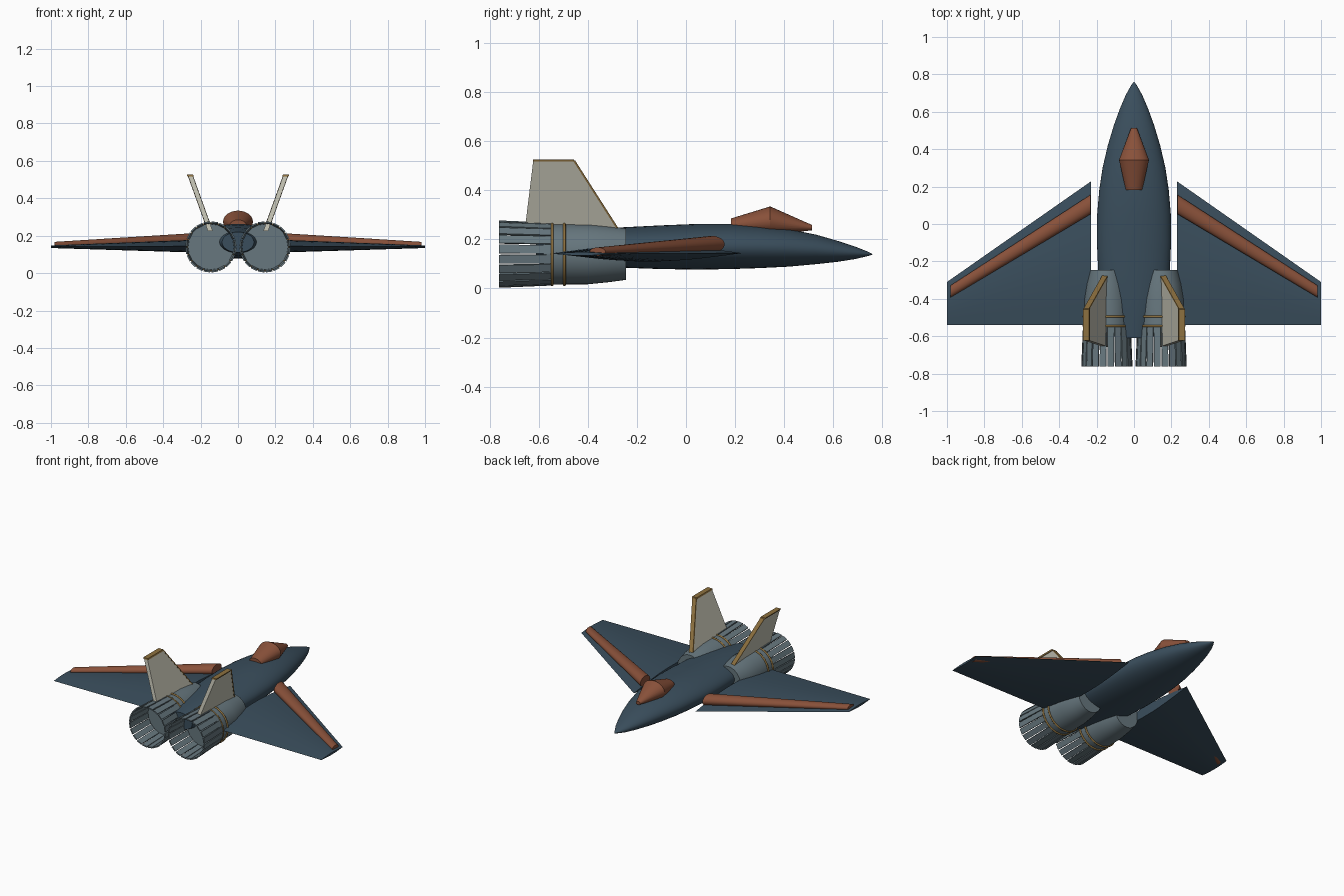
import bpy, bmesh, math
from mathutils import Vector

if "Cube" in bpy.data.objects:
    bpy.data.objects.remove(bpy.data.objects["Cube"])

def mat(name, rgb):
    m = bpy.data.materials.new(name)
    m.diffuse_color = (*rgb, 1)
    m.use_nodes = True
    m.node_tree.nodes["Principled BSDF"].inputs["Base Color"].default_value = m.diffuse_color
    return m

NAVY = mat("navy_blue", (0.042, 0.076, 0.108))
RUST = mat("rust_orange", (0.25, 0.082, 0.042))
STEEL = mat("steel_grey", (0.135, 0.185, 0.21))
CREAM = mat("cream", (0.56, 0.55, 0.46))
BRASS = mat("brass", (0.27, 0.165, 0.05))

def finish(name, bm, material, angle=35):
    bmesh.ops.recalc_face_normals(bm, faces=bm.faces)
    for f in bm.faces:
        f.smooth = True
    for e in bm.edges:
        e.smooth = len(e.link_faces) == 2 and e.calc_face_angle(0) < math.radians(angle)
    me = bpy.data.meshes.new(name)
    bm.to_mesh(me)
    bm.free()
    me.materials.append(material)
    ob = bpy.data.objects.new(name, me)
    bpy.context.collection.objects.link(ob)
    return ob

def add_loft(bm, rings, closed=False):
    vs = [[bm.verts.new(p) for p in r] for r in rings]
    n = len(vs[0])
    pairs = list(zip(vs, vs[1:])) + ([(vs[-1], vs[0])] if closed else [])
    for a, b in pairs:
        for i in range(n):
            j = (i + 1) % n
            bm.faces.new((a[i], a[j], b[j], b[i]))
    if not closed:
        bm.faces.new(vs[0])
        bm.faces.new(vs[-1])

def loft(name, rings, material, angle=35, closed=False):
    bm = bmesh.new()
    add_loft(bm, rings, closed)
    return finish(name, bm, material, angle)

def circle(n):
    return [(math.cos(2 * math.pi * i / n), math.sin(2 * math.pi * i / n)) for i in range(n)]

def ring_xz(x, y, z, rx, rz, n=40):
    return [(x + rx * c, y, z + rz * s) for c, s in circle(n)]

# fuselage: y, half width, centre z, half height
body = [(-0.61, 0.085, 0.165, 0.055), (-0.5, 0.135, 0.167, 0.066), (-0.38, 0.172, 0.167, 0.076),
        (-0.24, 0.192, 0.167, 0.083), (-0.1, 0.198, 0.168, 0.089), (0.05, 0.197, 0.17, 0.093),
        (0.18, 0.186, 0.171, 0.092), (0.3, 0.168, 0.169, 0.086), (0.42, 0.14, 0.165, 0.076),
        (0.53, 0.107, 0.159, 0.06), (0.62, 0.074, 0.151, 0.042), (0.69, 0.044, 0.145, 0.025),
        (0.74, 0.016, 0.141, 0.009), (0.76, 0.002, 0.139, 0.001)]
loft("fuselage", [ring_xz(0, y, z, rx, rz) for y, rx, z, rz in body], NAVY)

# canopy
loft("canopy", [ring_xz(0, y, z, rx, rz, 28) for y, rx, z, rz in
     [(0.183, 0.044, 0.255, 0.03), (0.343, 0.08, 0.275, 0.059), (0.512, 0.016, 0.248, 0.011)]], RUST, 25)

def wing_ring(x, y0, y1, zc, h, n=14):
    up = [(x, y0 + (y1 - y0) * i / n, zc + h * math.sin(math.pi * i / n)) for i in range(n + 1)]
    low = [(x, y, 2 * zc - z) for x, y, z in up[-2:0:-1]]
    return up + low

def fin_x(z):
    return 0.15 + (z - 0.23) * 0.36

def plate(name, side, yz, t, material):
    # canted flat plate from a side outline
    rings = [[(side * (fin_x(z) + o), y, z) for y, z in yz] for o in (-t / 2, t / 2)]
    return loft(name, rings, material)

for side, tag in ((1, "right"), (-1, "left")):
    # wing and raised leading strip
    loft(tag + "_wing", [wing_ring(side * 0.23, 0.228, -0.54, 0.144, 0.034),
                         wing_ring(side * 1.0, -0.31, -0.54, 0.141, 0.007)], NAVY)
    strip = []
    for x, y, ry, z, rz in ((0.232, 0.105, 0.052, 0.18, 0.034), (0.98, -0.36, 0.032, 0.15, 0.017)):
        strip.append([(side * x, y + ry * c, z + rz * s) for c, s in circle(24)])
    loft(tag + "_wing_strip", strip, RUST)

    # engine nacelle
    cx, cz = side * 0.145, 0.14
    loft(tag + "_engine", [ring_xz(cx, y, cz, rx, rz) for y, rx, rz in
         [(-0.245, 0.092, 0.105), (-0.32, 0.11, 0.115), (-0.4, 0.121, 0.123), (-0.58, 0.124, 0.124)]], STEEL)

    # brass bands
    for k, y in enumerate((-0.495, -0.545)):
        rings = []
        for c, s in circle(40):
            rings.append([(cx + (0.125 + 0.006 * a) * c, y + 0.006 * b, cz + (0.125 + 0.006 * a) * s)
                          for a, b in circle(8)])
        loft(f"{tag}_engine_band_{k + 1}", rings, BRASS, 60, True)

    # flared nozzle petals with narrow gaps
    bm = bmesh.new()
    count = 20
    for i in range(count):
        a = 2 * math.pi * (i + 0.5) / count
        out = Vector((math.cos(a), 0, math.sin(a)))
        tan = Vector((-math.sin(a), 0, math.cos(a)))
        rings = []
        for y, r in ((-0.55, 0.122), (-0.762, 0.131)):
            mid = Vector((cx, y, cz))
            rings.append([mid + out * (r + dr) + tan * w for dr, w in
                          ((-0.003, -0.0175), (0.005, -0.0175), (0.005, 0.0175), (-0.003, 0.0175))])
        add_loft(bm, rings)
    finish(tag + "_nozzle_petals", bm, STEEL)

    # canted tail fin with brass edging on the leading and top edges
    plate(tag + "_tail_fin", side, [(-0.658, 0.225), (-0.265, 0.225), (-0.455, 0.52), (-0.622, 0.52)], 0.026, CREAM)
    plate(tag + "_fin_top_trim", side, [(-0.623, 0.517), (-0.453, 0.517), (-0.457, 0.526), (-0.622, 0.526)], 0.034, BRASS)
    plate(tag + "_fin_front_trim", side, [(-0.271, 0.225), (-0.262, 0.225), (-0.452, 0.522), (-0.461, 0.522)], 0.029, BRASS)
